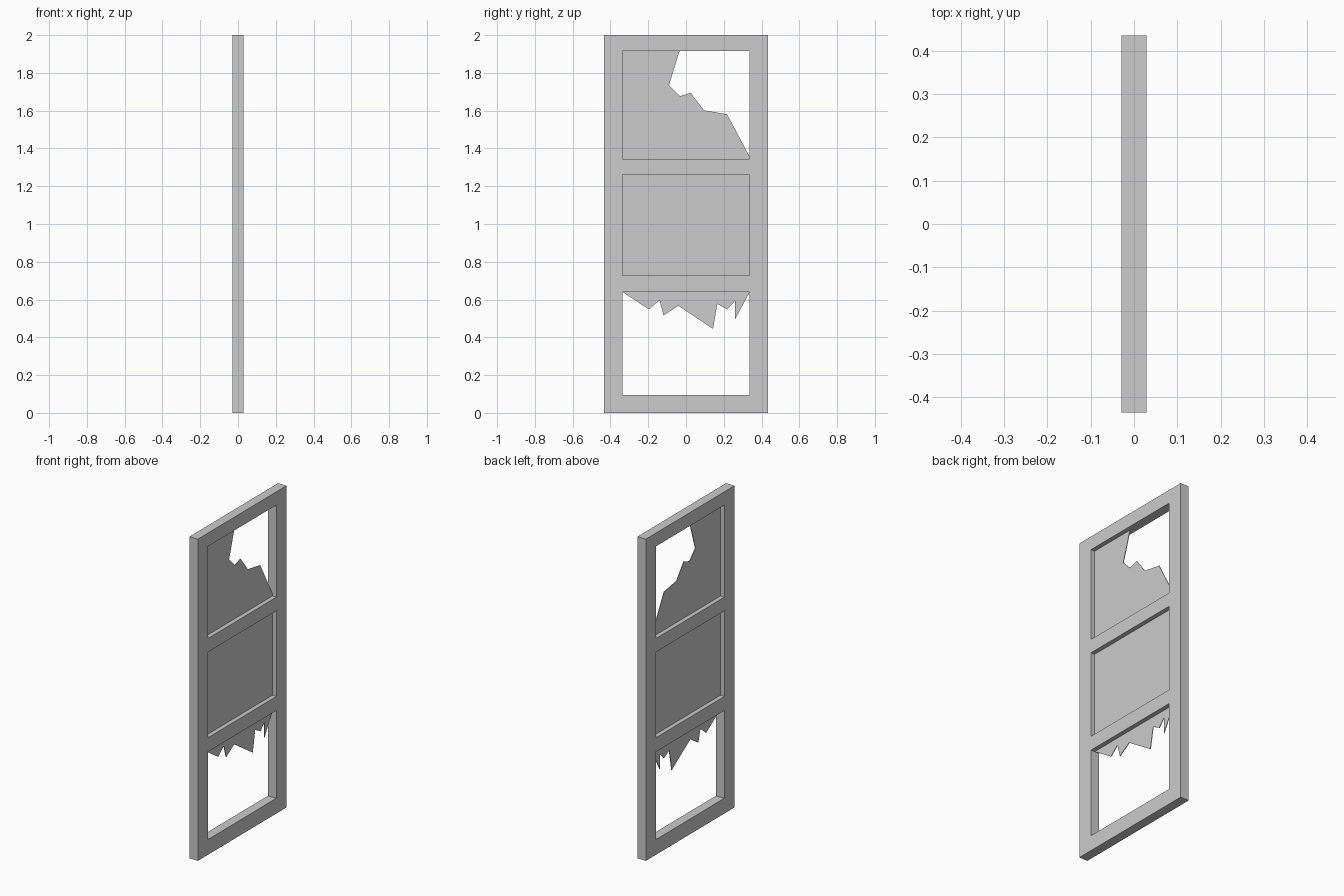
import bpy
import bmesh
from mathutils import Vector

if "Cube" in bpy.data.objects:
    bpy.data.objects.remove(bpy.data.objects["Cube"])

HALF_DEPTH = 0.029          # frame half thickness
PANEL_HALF = 0.002          # thin recessed sheets
Y_OUT, Y_IN = 0.435, 0.335  # outer edge and opening edge
Z_CUTS = [0, 0.095, 0.64, 0.728, 1.26, 1.345, 1.917, 2.0]

grey = bpy.data.materials.new("plain_grey")
grey.diffuse_color = (0.604, 0.604, 0.604, 1)
grey.use_nodes = True
grey.node_tree.nodes["Principled BSDF"].inputs["Base Color"].default_value = grey.diffuse_color


def slab(name, polygons, half):
    """Extrude flat (y, z) polygons into a slab centred on x = 0."""
    bm = bmesh.new()
    for poly in polygons:
        bm.faces.new([bm.verts.new((-half, y, z)) for y, z in poly])
    bmesh.ops.remove_doubles(bm, verts=bm.verts[:], dist=0.0001)
    ext = bmesh.ops.extrude_face_region(bm, geom=bm.faces[:], use_keep_orig=True)
    moved = [g for g in ext["geom"] if isinstance(g, bmesh.types.BMVert)]
    bmesh.ops.translate(bm, verts=moved, vec=Vector((2 * half, 0, 0)))
    bmesh.ops.recalc_face_normals(bm, faces=bm.faces[:])
    # merge coplanar faces into clean flat sides
    bmesh.ops.dissolve_limit(bm, angle_limit=0.001, verts=[], edges=bm.edges[:])
    bmesh.ops.triangulate(bm, faces=[f for f in bm.faces if len(f.verts) > 4])
    mesh = bpy.data.meshes.new(name)
    bm.to_mesh(mesh)
    bm.free()
    mesh.materials.append(grey)
    obj = bpy.data.objects.new(name, mesh)
    bpy.context.collection.objects.link(obj)
    return obj


def rect(y0, y1, z0, z1):
    return [(y0, z0), (y1, z0), (y1, z1), (y0, z1)]


# Door frame: stiles and rails as grid cells, leaving three openings
y_cuts = [-Y_OUT, -Y_IN, Y_IN, Y_OUT]
cells = [rect(y_cuts[i], y_cuts[i + 1], Z_CUTS[j], Z_CUTS[j + 1])
         for i in range(3) for j in range(7) if i != 1 or j % 2 == 0]
slab("door_frame", cells, HALF_DEPTH)

# Intact middle panel
slab("middle_panel", [rect(-Y_IN, Y_IN, Z_CUTS[3], Z_CUTS[4])], PANEL_HALF)

# Upper panel with its corner broken away
slab("broken_upper_panel", [[
    (-Y_IN, 1.345), (Y_IN, 1.345), (Y_IN, 1.36), (0.217, 1.581),
    (0.095, 1.602), (0.024, 1.695), (-0.032, 1.676), (-0.09, 1.735),
    (-0.034, 1.917), (-Y_IN, 1.917)]], PANEL_HALF)

# Splintered remains of the lower panel
slab("splintered_lower_panel", [[
    (-Y_IN, 0.64), (-0.196, 0.548), (-0.14, 0.596), (-0.119, 0.516),
    (-0.04, 0.567), (0.143, 0.445), (0.166, 0.577), (0.219, 0.548),
    (0.259, 0.593), (0.259, 0.495), (Y_IN, 0.635), (Y_IN, 0.64)]], PANEL_HALF)
